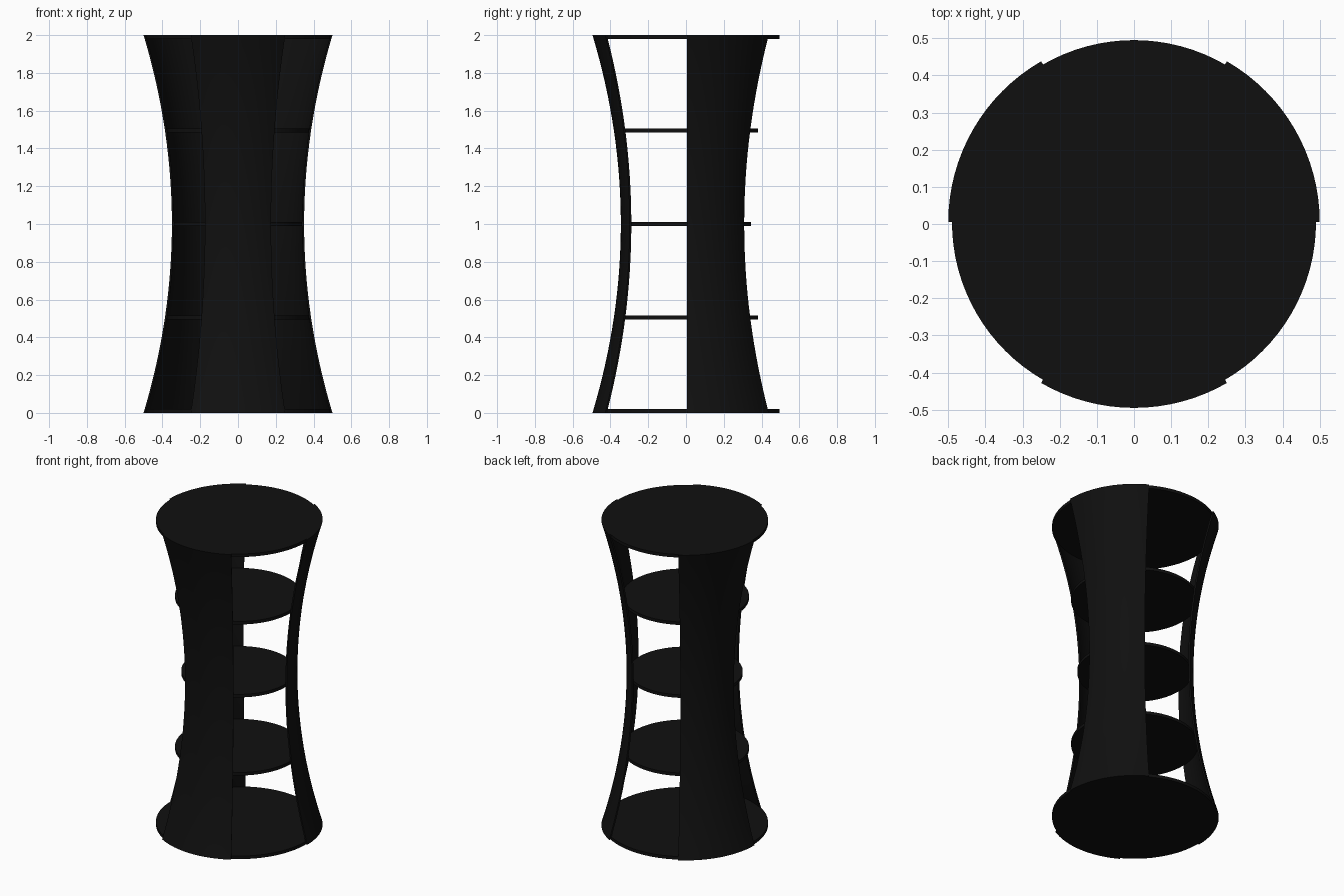
import bpy, bmesh
from math import sin, cos, radians

if "Cube" in bpy.data.objects:
    bpy.data.objects.remove(bpy.data.objects["Cube"])

AXIS_Y = 0.005      # tower axis, so the bounding box is centred
WALL = 0.01         # panel thickness
SHELF = 0.02        # shelf thickness
ROWS, COLS = 32, 16

black = bpy.data.materials.new("black")
black.diffuse_color = (0.005, 0.005, 0.005, 1)
black.use_nodes = True
black.node_tree.nodes["Principled BSDF"].inputs["Base Color"].default_value = black.diffuse_color


def radius(z):
    """Outer radius of the waisted tower at height z."""
    return 0.35 + 0.15 * (z - 1) ** 2


def finish(bm, name):
    bmesh.ops.recalc_face_normals(bm, faces=bm.faces)
    me = bpy.data.meshes.new(name)
    bm.to_mesh(me)
    bm.free()
    me.materials.append(black)
    ob = bpy.data.objects.new(name, me)
    ob.location.y = AXIS_Y
    bpy.context.collection.objects.link(ob)
    bpy.ops.object.select_all(action='DESELECT')
    ob.select_set(True)
    bpy.context.view_layer.objects.active = ob
    bpy.ops.object.shade_smooth_by_angle(angle=radians(30))


def panel(name, start):
    """Curved 60 degree wall: a closed cross-section loop lofted upwards."""
    bm = bmesh.new()
    angles = [radians(start + 60 * j / COLS) for j in range(COLS + 1)]
    outline = [(a, 0) for a in angles] + [(a, WALL) for a in reversed(angles)]
    n = len(outline)
    rings = []
    for i in range(ROWS + 1):
        z = 2 * i / ROWS
        rings.append([bm.verts.new(((radius(z) - t) * cos(a), (radius(z) - t) * sin(a), z))
                      for a, t in outline])
    for lo, hi in zip(rings, rings[1:]):
        for k in range(n):
            m = (k + 1) % n
            bm.faces.new((lo[k], lo[m], hi[m], hi[k]))
    # rims at the bottom and top
    for r in (rings[0], rings[-1]):
        for k in range(COLS):
            bm.faces.new((r[k], r[k + 1], r[n - 2 - k], r[n - 1 - k]))
    finish(bm, name)


def shelf(name, z):
    """Round shelf fitting inside the panels."""
    bm = bmesh.new()
    r = 0.49 if abs(z - 1) > 0.9 else radius(z) - WALL
    bmesh.ops.create_cone(bm, cap_ends=True, segments=96, radius1=r, radius2=r, depth=SHELF)
    bmesh.ops.translate(bm, verts=bm.verts, vec=(0, 0, z))
    finish(bm, name)


# three wall panels
for name, start in (("right_panel", 0), ("left_panel", 120), ("front_panel", 240)):
    panel(name, start)

# five evenly spaced shelves
for i in range(5):
    shelf(f"shelf_{i + 1}", SHELF / 2 + i * (2 - SHELF) / 4)
